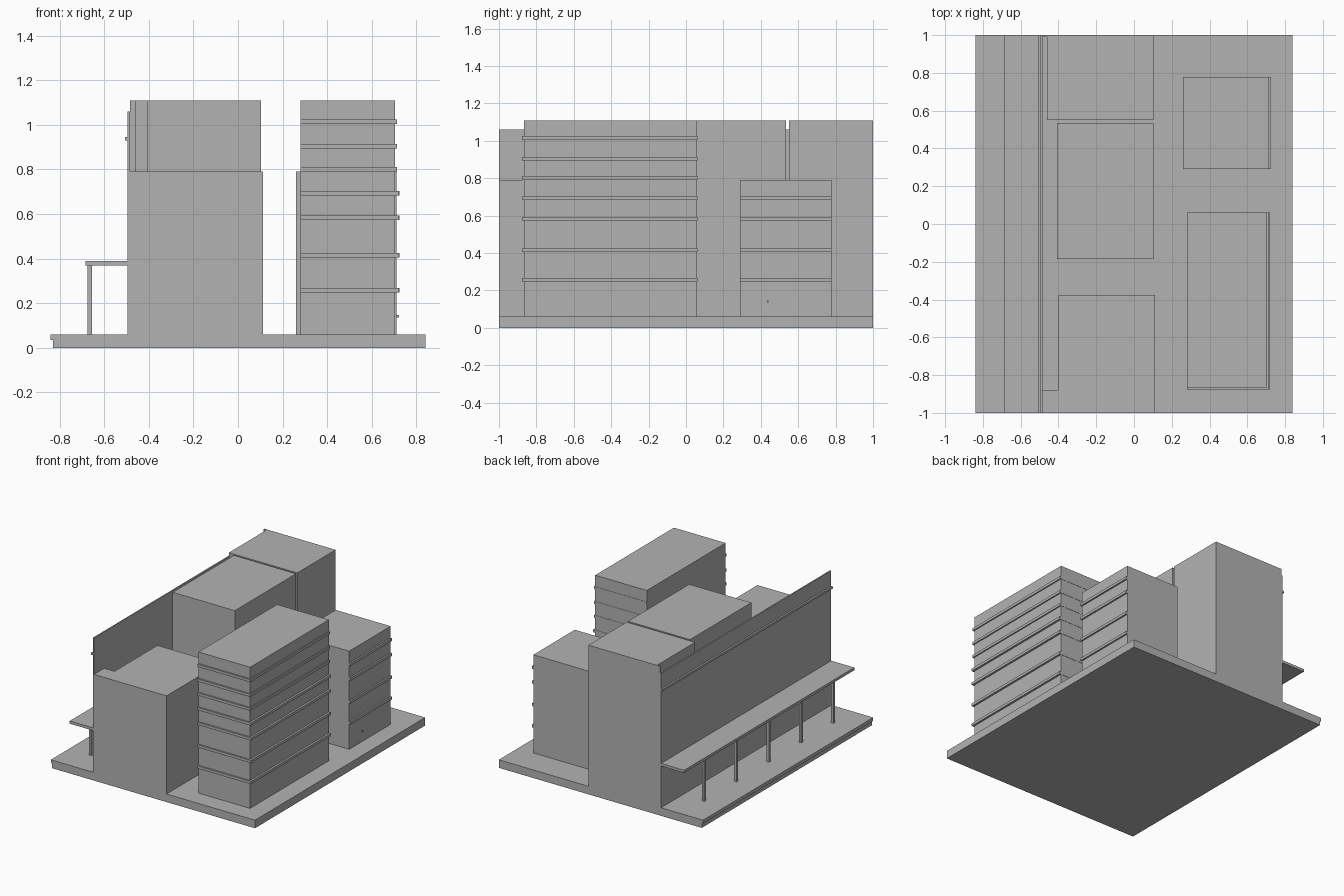
import bpy

cube = bpy.data.objects.get("Cube")
if cube:
    bpy.data.objects.remove(cube, do_unlink=True)

# One plain massing-model grey
grey = bpy.data.materials.new("plain grey")
grey.use_nodes = True
colour = (0.45, 0.45, 0.45, 1)
grey.diffuse_color = colour
grey.node_tree.nodes["Principled BSDF"].inputs["Base Color"].default_value = colour

GROUND = 0.06
LOW, HIGH = 0.79, 1.11


def box(name, x, y, z):
    """Flat-faced box from (low, high) ranges."""
    corners = [(a, b, c) for a in x for b in y for c in z]
    faces = [(0, 1, 3, 2), (4, 6, 7, 5), (0, 4, 5, 1),
             (2, 3, 7, 6), (0, 2, 6, 4), (1, 5, 7, 3)]
    mesh = bpy.data.meshes.new(name)
    mesh.from_pydata(corners, [], faces)
    mesh.materials.append(grey)
    obj = bpy.data.objects.new(name, mesh)
    bpy.context.collection.objects.link(obj)
    return obj


# Ground slab with a small overhanging lip on its right edge
box("ground_slab", (-0.83, 0.84), (-1, 1), (0, GROUND))
box("slab_lip", (-0.84, -0.83), (-1, 1), (0.035, GROUND))

# Long screen wall with its rail
box("screen_wall", (-0.495, -0.485), (-1, 1), (GROUND, 1.06))
box("wall_rail", (-0.508, -0.495), (-1, 1), (0.93, 0.945))

# Canopy on a row of posts
box("canopy", (-0.685, -0.495), (-1, 1), (0.37, 0.39))
for i in range(5):
    y = 0.74 - 0.38 * i
    box(f"canopy_post_{i + 1}", (-0.675, -0.655), (y - 0.01, y + 0.01), (GROUND, 0.37))

# Blocks behind the screen wall
box("front_block_face", (-0.485, 0.112), (-1, -0.88), (GROUND, LOW))
box("front_block", (-0.4, 0.112), (-0.88, -0.375), (GROUND, LOW))
box("middle_block", (-0.408, 0.103), (-0.185, 0.535), (GROUND, HIGH))
box("rear_block", (-0.46, 0.103), (0.55, 0.99), (GROUND, HIGH))
box("rear_block_face", (-0.485, 0.103), (0.99, 1), (GROUND, HIGH))

# Towers
box("front_tower", (0.28, 0.705), (-0.865, 0.06), (GROUND, HIGH))
box("rear_tower", (0.26, 0.712), (0.29, 0.777), (GROUND, LOW))

# Floor ledges: they wrap the front tower's front, and run along both sides
levels = [0.258, 0.415, 0.583, 0.693, 0.802, 0.905, 1.015]
for i, z in enumerate(levels):
    span = (z - 0.01, z + 0.01)
    reach = 0.72 if z < LOW else 0.714
    box(f"front_tower_ledge_{i + 1}", (0.28, reach), (-0.877, 0.062), span)
    if z < LOW:
        box(f"rear_tower_ledge_{i + 1}", (0.7, 0.724), (0.29, 0.777), span)

# Small door knob on the rear tower
box("door_knob", (0.71, 0.722), (0.432, 0.442), (0.137, 0.147))
